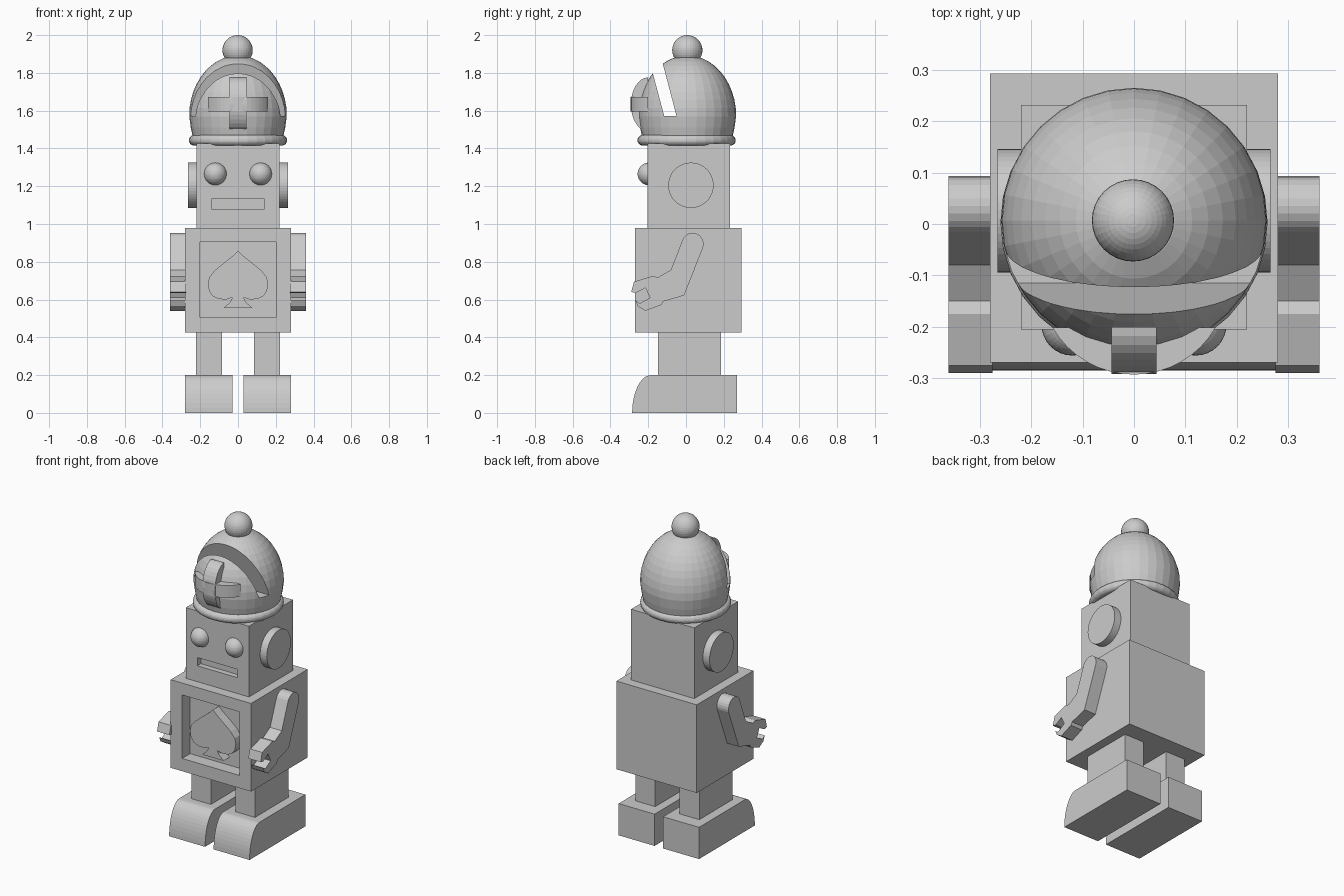
import bpy, bmesh, math
from mathutils import Vector

if "Cube" in bpy.data.objects:
    bpy.data.objects.remove(bpy.data.objects["Cube"])

grey = bpy.data.materials.new("light grey")
grey.diffuse_color = (0.6, 0.6, 0.6, 1)
grey.use_nodes = True
grey.node_tree.nodes["Principled BSDF"].inputs["Base Color"].default_value = grey.diffuse_color


def finish(name, bm):
    bmesh.ops.recalc_face_normals(bm, faces=bm.faces)
    me = bpy.data.meshes.new(name)
    bm.to_mesh(me)
    bm.free()
    me.materials.append(grey)
    ob = bpy.data.objects.new(name, me)
    bpy.context.collection.objects.link(ob)
    return ob


def prism(name, pts, axis, a, b):
    """Extrude a 2D outline along an axis from a to b."""
    def place(p, t):
        return {"x": (t, p[0], p[1]), "y": (p[0], t, p[1]), "z": (p[0], p[1], t)}[axis]
    bm = bmesh.new()
    face = bm.faces.new([bm.verts.new(place(p, a)) for p in pts])
    ext = bmesh.ops.extrude_face_region(bm, geom=[face])
    moved = [v for v in ext["geom"] if isinstance(v, bmesh.types.BMVert)]
    shift = Vector(place((0, 0), b)) - Vector(place((0, 0), a))
    bmesh.ops.translate(bm, verts=moved, vec=shift)
    return finish(name, bm)


def box(name, x0, x1, y0, y1, z0, z1):
    return prism(name, [(x0, y0), (x1, y0), (x1, y1), (x0, y1)], "z", z0, z1)


def arc(cx, cy, rx, ry, a0, a1, n):
    angles = [math.radians(a0 + (a1 - a0) * i / n) for i in range(n + 1)]
    return [(cx + rx * math.cos(t), cy + ry * math.sin(t)) for t in angles]


def ball(name, centre, r):
    bm = bmesh.new()
    bmesh.ops.create_uvsphere(bm, u_segments=32, v_segments=20, radius=r)
    bmesh.ops.translate(bm, verts=bm.verts, vec=centre)
    return finish(name, bm)


def revolve(name, profile, cy, n=32):
    """Spin an (r, z) profile, closed with caps, about a vertical axis."""
    bm = bmesh.new()
    rings = [[bm.verts.new((r * math.cos(2 * math.pi * i / n),
                            cy + r * math.sin(2 * math.pi * i / n), z))
              for i in range(n)] for r, z in profile]
    for lo, hi in zip(rings, rings[1:]):
        for i in range(n):
            j = (i + 1) % n
            bm.faces.new((lo[i], lo[j], hi[j], hi[i]))
    bm.faces.new(rings[0])
    bm.faces.new(rings[-1])
    return finish(name, bm)


def cut(ob, cutter):
    mod = ob.modifiers.new("cut", "BOOLEAN")
    mod.operation = "DIFFERENCE"
    mod.object = cutter
    mod.solver = "EXACT"
    bpy.context.view_layer.objects.active = ob
    bpy.ops.object.modifier_apply(modifier="cut")
    bpy.data.objects.remove(cutter)


# Torso with a recessed chest panel
body = box("body", -0.28, 0.28, -0.27, 0.293, 0.425, 0.98)
cut(body, box("panel_cutter", -0.2, 0.2, -0.4, -0.19, 0.505, 0.905))

# Raised spade inside the panel
half = [(0, 0.857), (0.035, 0.825), (0.08, 0.79), (0.125, 0.752), (0.152, 0.718),
        (0.16, 0.685), (0.153, 0.645), (0.133, 0.617), (0.1, 0.602), (0.06, 0.601),
        (0.03, 0.611), (0.04, 0.588), (0.075, 0.556)]
spade = half + [(-x, z) for x, z in reversed(half[1:])]
prism("chest_spade", spade, "y", -0.25, -0.185)

# Head with a recessed mouth
head = box("head", -0.22, 0.22, -0.205, 0.232, 0.975, 1.425)
cut(head, box("mouth_cutter", -0.14, 0.14, -0.4, -0.17, 1.08, 1.132))

# Side outlines of the foot and the arm with its claw (y, z)
foot = [(0.27, 0), (0.27, 0.2)] + arc(-0.185, 0, 0.1, 0.2, 90, 180, 12)
arm = arc(0.035, 0.893, 0.058, 0.06, -15, 165, 12) + [
    (-0.08, 0.757), (-0.15, 0.717), (-0.175, 0.725), (-0.275, 0.695), (-0.29, 0.64),
    (-0.265, 0.635), (-0.215, 0.662), (-0.19, 0.61), (-0.245, 0.58), (-0.268, 0.595),
    (-0.255, 0.565), (-0.215, 0.54), (-0.13, 0.572), (-0.12, 0.59), (-0.01, 0.622)]

# Paired parts
for s, side in ((-1, "left"), (1, "right")):
    prism(side + "_foot", foot, "x", s * 0.03, s * 0.28)
    box(side + "_leg", s * 0.085, s * 0.222, -0.148, 0.185, 0.195, 0.43)
    prism(side + "_arm", arm, "x", s * 0.275, s * 0.361)
    prism(side + "_ear", arc(0.026, 1.205, 0.12, 0.12, 0, 352.5, 47), "x", s * 0.215, s * 0.266)
    ball(side + "_eye", (s * 0.12, -0.196, 1.265), 0.06)

# Helmet dome, split by a slanted slot that frees the visor
dome = [(0.235, 1.44), (0.25, 1.51), (0.258, 1.57)]
dome += arc(0, 1.57, 0.259, 0.322, 8, 88, 10)
helmet = revolve("helmet", dome, 0.007)
slot = [(-0.115, 1.571), (-0.05, 1.571), (-0.155, 1.971), (-0.222, 1.971)]
cut(helmet, prism("slot_cutter", slot, "x", -0.5, 0.5))

# Helmet rim and bobble
rim = arc(0.232, 1.443, 0.028, 0.028, -90, 90, 10)
revolve("helmet_rim", rim, 0.003)
ball("bobble", (-0.002, 0.007, 1.92), 0.08)

# Curved cross on the visor
prism("cross_upright", arc(-0.2, 1.633, 0.092, 0.143, 90, 270, 16), "x", -0.044, 0.044)
prism("cross_bar", arc(0, -0.109, 0.184, 0.184, 210, 330, 16), "z", 1.595, 1.672)
